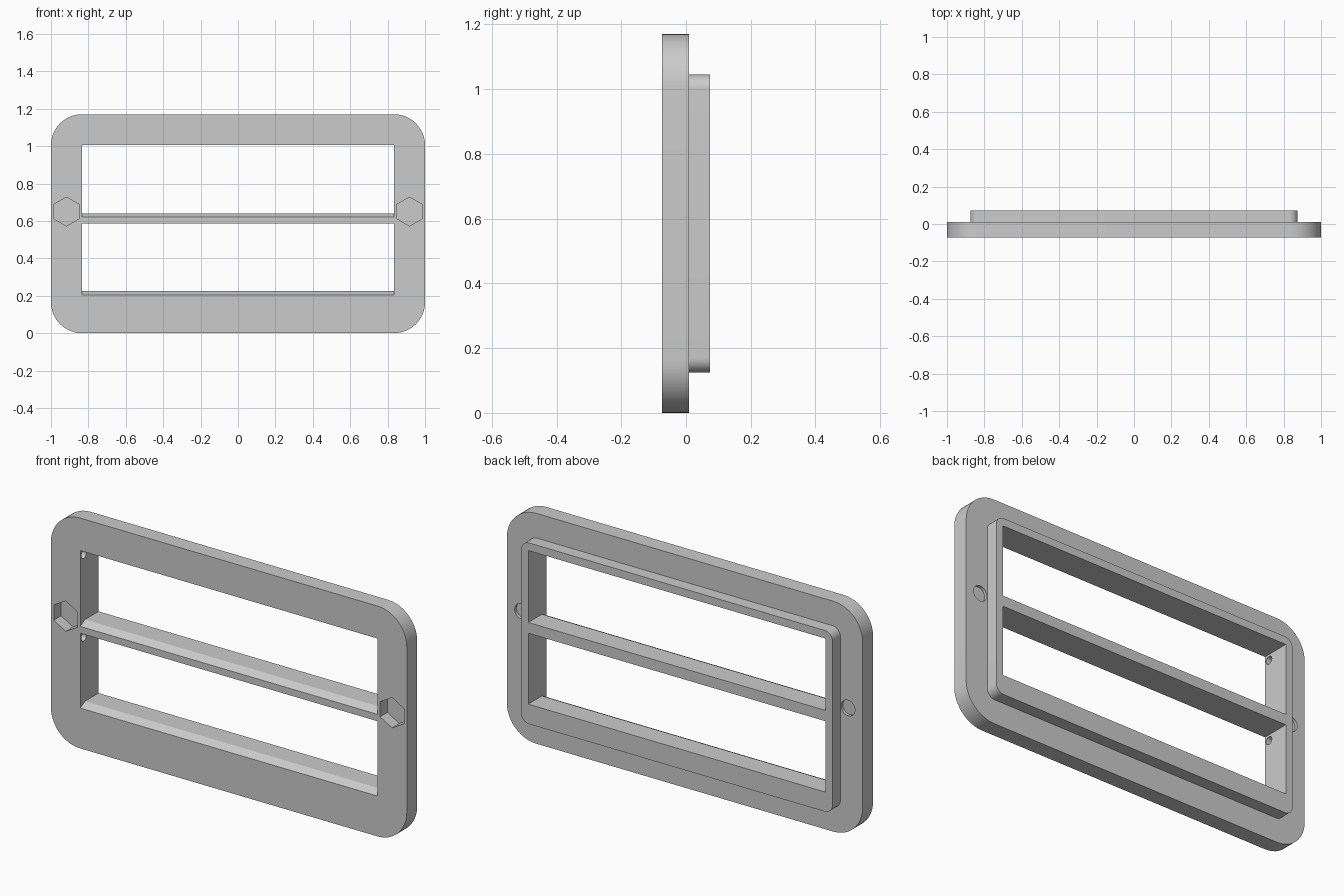
import bpy, bmesh, math
from mathutils import Vector

if "Cube" in bpy.data.objects:
    bpy.data.objects.remove(bpy.data.objects["Cube"], do_unlink=True)

FRONT, STEP, BACK = -0.0735, 0.01, 0.0735
MID_Z = 0.585

grey = bpy.data.materials.new("light_grey")
grey.use_nodes = True
grey.diffuse_color = (0.6, 0.6, 0.6, 1)
grey.node_tree.nodes["Principled BSDF"].inputs["Base Color"].default_value = (0.6, 0.6, 0.6, 1)


def prism(name, points, offset):
    """Extrude a closed loop of 3D points along an offset vector."""
    bm = bmesh.new()
    face = bm.faces.new([bm.verts.new(p) for p in points])
    new = bmesh.ops.extrude_face_region(bm, geom=[face])["geom"]
    bmesh.ops.translate(bm, vec=offset, verts=[v for v in new if isinstance(v, bmesh.types.BMVert)])
    bmesh.ops.recalc_face_normals(bm, faces=bm.faces)
    mesh = bpy.data.meshes.new(name)
    bm.to_mesh(mesh)
    bm.free()
    mesh.materials.append(grey)
    obj = bpy.data.objects.new(name, mesh)
    bpy.context.collection.objects.link(obj)
    return obj


def rounded_plate(name, half_w, half_h, radius, y0, y1, steps=12):
    points = []
    for i, (sx, sz) in enumerate([(1, 1), (-1, 1), (-1, -1), (1, -1)]):
        for s in range(steps + 1):
            a = math.pi / 2 * (i + s / steps)
            points.append((sx * (half_w - radius) + radius * math.cos(a), y0,
                           MID_Z + sz * (half_h - radius) + radius * math.sin(a)))
    return prism(name, points, Vector((0, y1 - y0, 0)))


def round_cutter(name, centre, radius, sides, offset):
    """Regular prism along x or y, with a corner pointing up."""
    points = []
    for i in range(sides):
        a = math.tau * i / sides
        side, up = radius * math.sin(a), radius * math.cos(a)
        shift = Vector((0, side, up)) if offset.x else Vector((side, 0, up))
        points.append(Vector(centre) + shift)
    return prism(name, points, offset)


def combine(target, tool, operation):
    mod = target.modifiers.new(operation.lower(), 'BOOLEAN')
    mod.operation, mod.solver, mod.object = operation, 'EXACT', tool
    bpy.context.view_layer.objects.active = target
    bpy.ops.object.modifier_apply(modifier=mod.name)
    bpy.data.objects.remove(tool, do_unlink=True)


# Front plate with the raised rim behind it
frame = rounded_plate("window_frame", 1.0, 0.585, 0.165, FRONT, STEP)
combine(frame, rounded_plate("back_rim", 0.875, 0.46, 0.045, -0.03, BACK), 'UNION')

# Two openings, each with a sloping front sill, leaving the middle bar
for sill, top in [(0.205, 0.585), (0.62, 1.005)]:
    profile = [(-0.1, sill), (FRONT, sill), (-0.035, sill + 0.02),
               (0.1, sill + 0.02), (0.1, top), (-0.1, top)]
    opening = prism("opening", [(-0.835, y, z) for y, z in profile], Vector((1.67, 0, 0)))
    combine(frame, opening, 'DIFFERENCE')

for side in (-1, 1):
    # Hexagonal nut pocket in front, shallow round hole behind
    x = side * 0.917
    combine(frame, round_cutter("nut_pocket", (x, -0.1, 0.65), 0.077, 6,
                                Vector((0, 0.085, 0))), 'DIFFERENCE')
    combine(frame, round_cutter("screw_hole", (x, -0.005, 0.65), 0.039, 32,
                                Vector((0, 0.03, 0))), 'DIFFERENCE')
    # Small blind pin holes near the top of each opening
    for z in (0.555, 0.975):
        combine(frame, round_cutter("pin_hole", (side * 0.82, -0.045, z), 0.02, 20,
                                    Vector((side * 0.05, 0, 0))), 'DIFFERENCE')

bpy.ops.object.select_all(action='DESELECT')
frame.select_set(True)
bpy.context.view_layer.objects.active = frame
bpy.ops.object.shade_smooth_by_angle(angle=math.radians(25))
